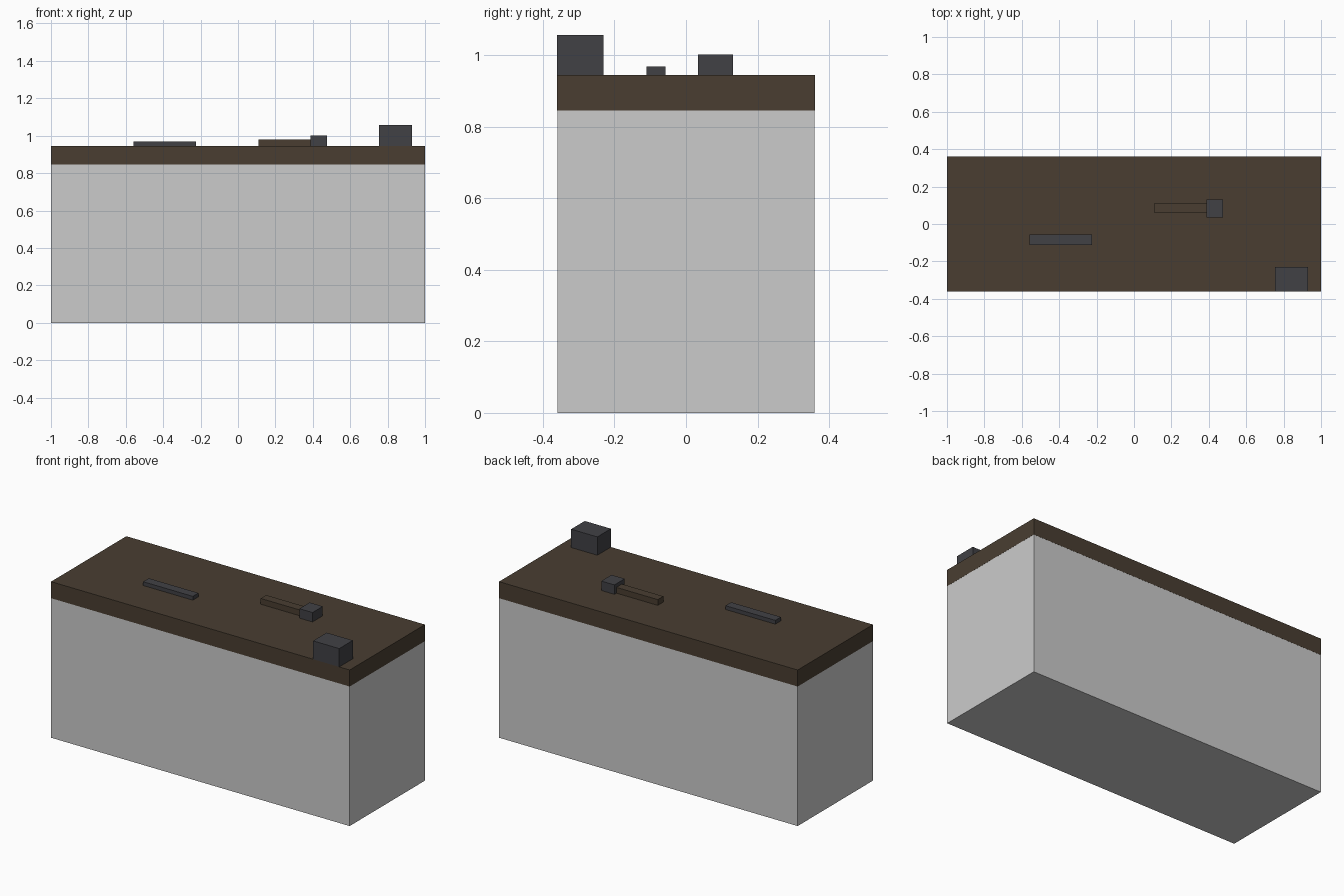
import bpy
import bmesh
from mathutils import Vector

if "Cube" in bpy.data.objects:
    bpy.data.objects.remove(bpy.data.objects["Cube"])


def material(name, rgb):
    m = bpy.data.materials.new(name)
    m.diffuse_color = (*rgb, 1)
    m.use_nodes = True
    m.node_tree.nodes["Principled BSDF"].inputs["Base Color"].default_value = m.diffuse_color
    return m


grey = material("pale grey", (0.6, 0.6, 0.6))
wood = material("dark wood", (0.067, 0.048, 0.031))
metal = material("dark metal", (0.053, 0.053, 0.06))


def box(name, lo, hi, mat):
    """Axis-aligned box between two corners."""
    lo, hi = Vector(lo), Vector(hi)
    bm = bmesh.new()
    bmesh.ops.create_cube(bm, size=1)
    for v in bm.verts:
        v.co = (lo + hi) / 2 + v.co * (hi - lo)
    me = bpy.data.meshes.new(name)
    bm.to_mesh(me)
    bm.free()
    me.materials.append(mat)
    ob = bpy.data.objects.new(name, me)
    bpy.context.collection.objects.link(ob)
    return ob


TOP = 0.945

# Enclosing body, a hair inside the slab so the wood edge shows
box("body_block", (-0.9995, -0.3595, 0), (0.9995, 0.3595, 0.94), grey)

# Bench slab
box("bench_top", (-1, -0.36, 0.845), (1, 0.36, TOP), wood)

# Legs within the body
for sx, side in ((-1, "left"), (1, "right")):
    for sy, end in ((-1, "front"), (1, "back")):
        x, y = sx * 0.885, sy * 0.27
        box(f"leg_{end}_{side}", (x - 0.055, y - 0.055, 0.001),
            (x + 0.055, y + 0.055, 0.845), wood)

# Tools on the bench
box("vise", (0.755, -0.36, TOP), (0.93, -0.23, 1.056), metal)
box("hammer_handle", (0.11, 0.06, TOP), (0.39, 0.113, 0.98), wood)
box("hammer_head", (0.387, 0.034, TOP), (0.475, 0.132, 1.002), metal)
box("metal_file", (-0.558, -0.111, TOP), (-0.225, -0.057, 0.968), metal)
